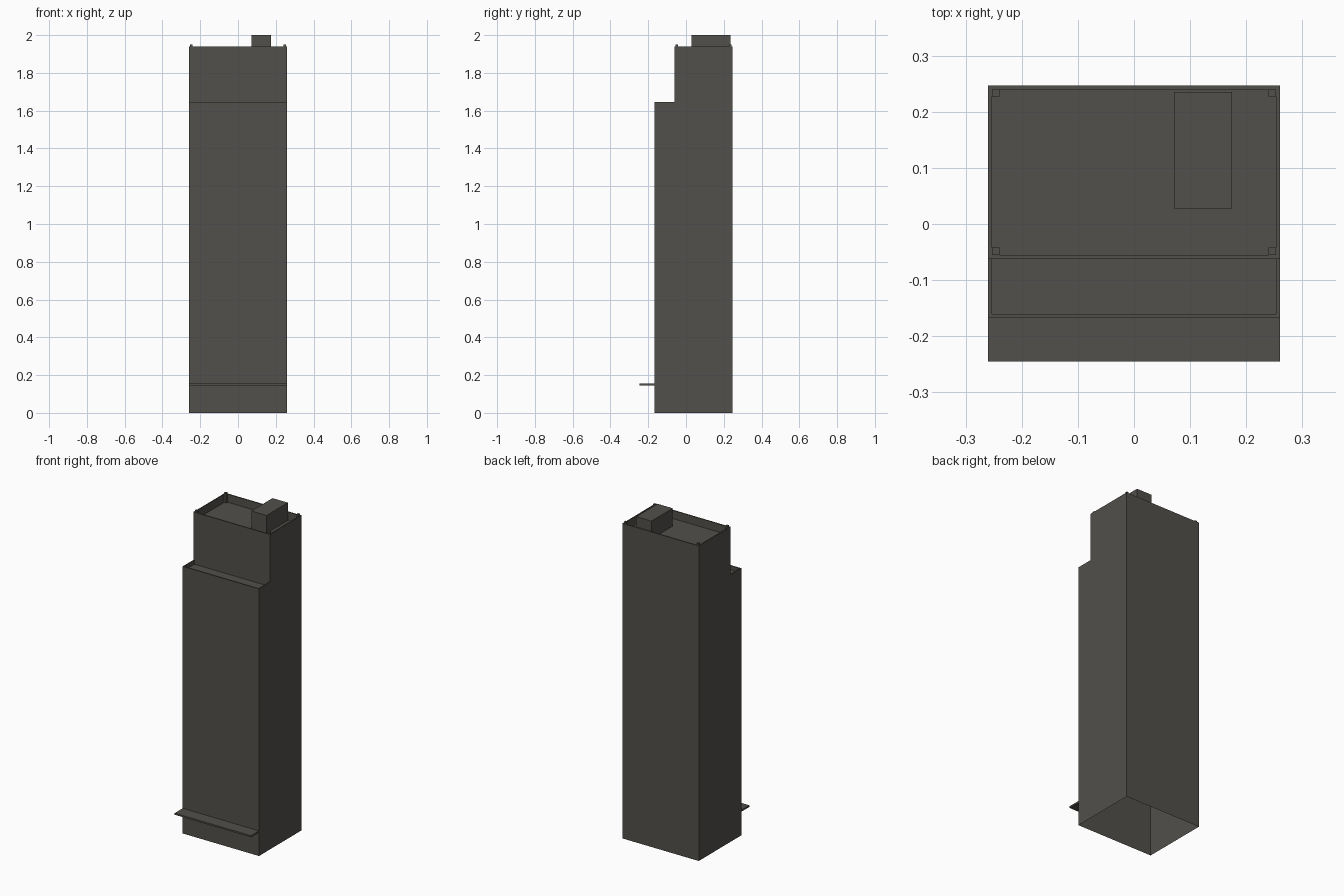
import bpy, bmesh

if "Cube" in bpy.data.objects:
    bpy.data.objects.remove(bpy.data.objects["Cube"])

HX = 0.26                      # half width of the tower
FRONT, STEP, BACK = -0.167, -0.062, 0.247
LEDGE_Z, ROOF_Z = 1.645, 1.94
RIM = 0.007                    # parapet thickness
LEDGE_DEPTH, ROOF_DEPTH = 0.025, 0.05

mat = bpy.data.materials.new("dark_stone")
mat.diffuse_color = (0.085, 0.08, 0.07, 1)
mat.use_nodes = True
mat.node_tree.nodes["Principled BSDF"].inputs["Base Color"].default_value = mat.diffuse_color


def add_object(name, bm):
    bmesh.ops.recalc_face_normals(bm, faces=bm.faces)
    mesh = bpy.data.meshes.new(name)
    bm.to_mesh(mesh)
    bm.free()
    mesh.materials.append(mat)
    obj = bpy.data.objects.new(name, mesh)
    bpy.context.collection.objects.link(obj)
    return obj


def box(name, x0, x1, y0, y1, z0, z1):
    bm = bmesh.new()
    bmesh.ops.create_cube(bm, size=1)
    for v in bm.verts:
        v.co.x = x1 if v.co.x > 0 else x0
        v.co.y = y1 if v.co.y > 0 else y0
        v.co.z = z1 if v.co.z > 0 else z0
    return add_object(name, bm)


def face(bm, points):
    return bm.faces.new([bm.verts.new(p) for p in points])


def rect(hx, y0, y1, z):
    return [(-hx, y0, z), (hx, y0, z), (hx, y1, z), (-hx, y1, z)]


def recessed_roof(bm, y0, y1, z, depth, back_rim):
    """Flat parapet top, inner parapet walls and sunken roof."""
    inner_y1 = y1 - back_rim
    outer = rect(HX, y0, y1, z)
    inner = rect(HX - RIM, y0 + RIM, inner_y1, z)
    floor = rect(HX - RIM, y0 + RIM, inner_y1, z - depth)
    for i in range(4):
        j = (i + 1) % 4
        if i != 2 or back_rim > 0:
            face(bm, [outer[i], outer[j], inner[j], inner[i]])
        face(bm, [inner[i], inner[j], floor[j], floor[i]])
    face(bm, floor)


# Tower shell: stepped side profile, open underneath
bm = bmesh.new()
profile = [(FRONT, 0), (FRONT, LEDGE_Z), (STEP, LEDGE_Z),
           (STEP, ROOF_Z), (BACK, ROOF_Z), (BACK, 0)]
for x in (-HX, HX):
    face(bm, [(x, y, z) for y, z in profile])
for a, b in ((0, 1), (2, 3), (4, 5)):
    (ya, za), (yb, zb) = profile[a], profile[b]
    face(bm, [(-HX, ya, za), (HX, ya, za), (HX, yb, zb), (-HX, yb, zb)])
recessed_roof(bm, FRONT, STEP, LEDGE_Z, LEDGE_DEPTH, 0)
recessed_roof(bm, STEP, BACK, ROOF_Z, ROOF_DEPTH, RIM)
bmesh.ops.remove_doubles(bm, verts=bm.verts, dist=0.0001)
add_object("tower_shell", bm)

# Entrance canopy across the front
box("entrance_canopy", -HX, HX, -0.245, FRONT, 0.145, 0.155)

# Rooftop machine room
box("roof_machine_room", 0.071, 0.175, 0.028, 0.235, ROOF_Z - ROOF_DEPTH, 2.0)

# Small posts in the parapet corners
P = 0.013
for sx, side in ((-1, "left"), (1, "right")):
    xs = sorted((sx * (HX - RIM), sx * (HX - RIM - P)))
    for y, end in ((STEP + RIM, "front"), (BACK - RIM - P, "back")):
        box(f"corner_post_{end}_{side}", xs[0], xs[1], y, y + P,
            ROOF_Z - ROOF_DEPTH, 1.951)
